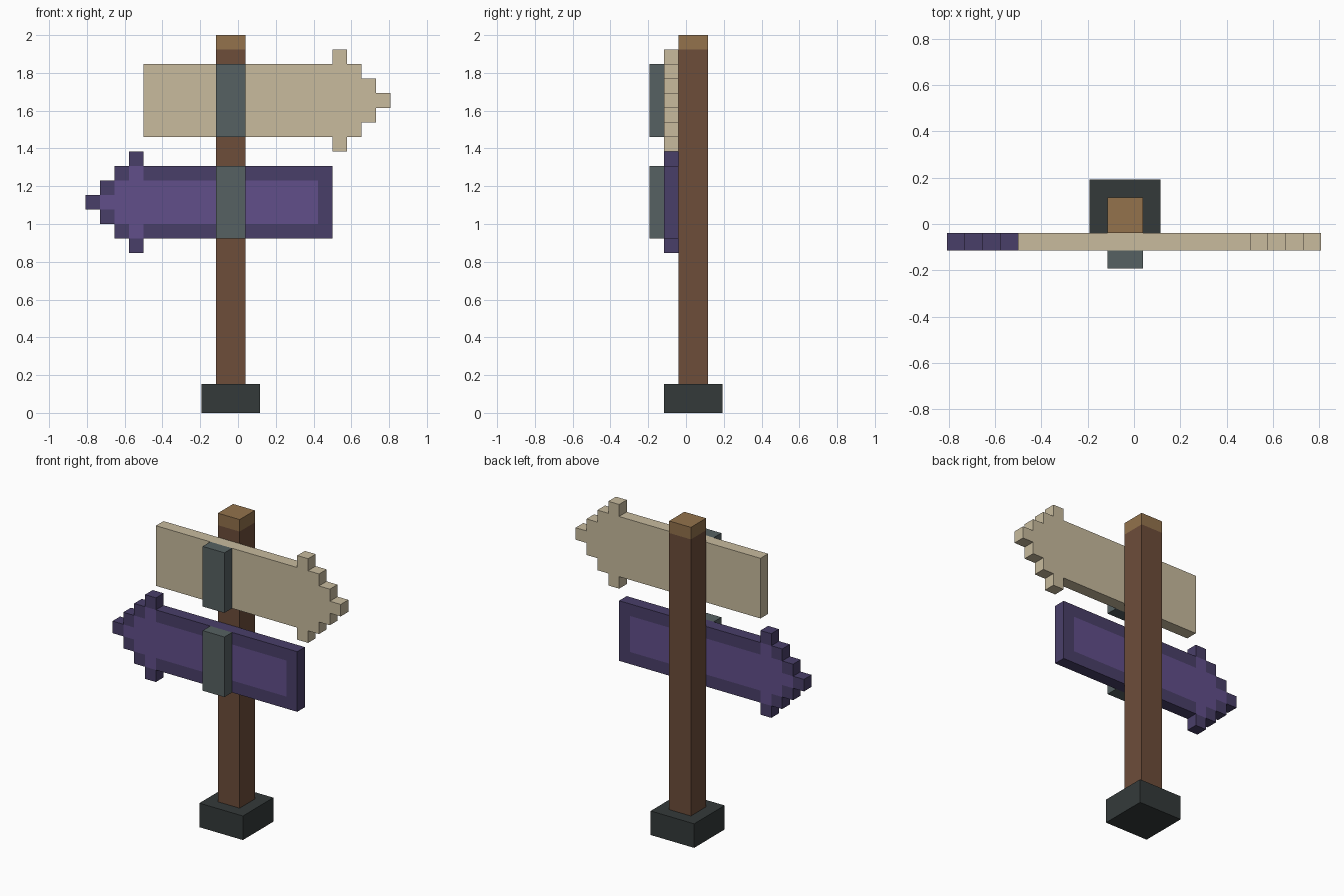
import bpy
import bmesh

if "Cube" in bpy.data.objects:
    bpy.data.objects.remove(bpy.data.objects["Cube"])

U = 2 / 26  # one block unit


def material(name, r, g, b):
    m = bpy.data.materials.new(name)
    lin = [((c / 255 + 0.055) / 1.055) ** 2.4 for c in (r, g, b)]
    m.diffuse_color = (*lin, 1)
    m.use_nodes = True
    m.node_tree.nodes["Principled BSDF"].inputs["Base Color"].default_value = m.diffuse_color
    return m


CREAM = material("cream", 200, 187, 158)
PURPLE = material("purple", 97, 78, 138)
DARK_PURPLE = material("dark purple", 73, 63, 105)
WOOD = material("brown wood", 109, 77, 58)
CUT_WOOD = material("light wood", 147, 114, 76)
STEEL = material("grey metal", 86, 97, 98)
STONE = material("dark stone", 52, 58, 58)


def finish(bm, name, mats):
    bmesh.ops.recalc_face_normals(bm, faces=bm.faces)
    mesh = bpy.data.meshes.new(name)
    bm.to_mesh(mesh)
    bm.free()
    for m in mats:
        mesh.materials.append(m)
    obj = bpy.data.objects.new(name, mesh)
    bpy.context.collection.objects.link(obj)
    return obj


def box(name, x, y, z, mat):
    """Box from (min, max) ranges in block units."""
    bm = bmesh.new()
    bmesh.ops.create_cube(bm, size=1)
    for v in bm.verts:
        v.co = [U * (r[0] + (c + 0.5) * (r[1] - r[0])) for c, r in zip(v.co, (x, y, z))]
    return finish(bm, name, [mat])


def arrow_board(name, direction, z_mid, face_mat, rim_mat):
    """Stepped arrow; cells away from the outline get the face colour."""
    # Half heights in whole cells: plank, barb, then stepped point
    half = [2] * 13 + [3, 2, 1, 0]
    cells = {(i, k) for i, h in enumerate(half) for k in range(-h, h + 1)}
    steps = ((1, 0), (-1, 0), (0, 1), (0, -1))
    bm = bmesh.new()

    def quad(points, mat):
        verts = [bm.verts.new((direction * (i - 6.5) * U, y * U, (z_mid + k) * U))
                 for i, y, k in points]
        bm.faces.new(verts).material_index = mat

    for i, k in cells:
        inner = all((i + a, k + b) in cells for a, b in steps)
        lo, hi = k - 0.5, k + 0.5
        for y in (-1.5, -0.5):
            quad([(i, y, lo), (i + 1, y, lo), (i + 1, y, hi), (i, y, hi)], 0 if inner else 1)
        for a, b in steps:
            if (i + a, k + b) in cells:
                continue
            if a:
                e = i + (a > 0)
                ends = ((e, lo), (e, hi))
            else:
                e = k + b / 2
                ends = ((i, e), (i + 1, e))
            (i0, k0), (i1, k1) = ends
            quad([(i0, -1.5, k0), (i1, -1.5, k1), (i1, -0.5, k1), (i0, -0.5, k0)], 1)
    bmesh.ops.remove_doubles(bm, verts=bm.verts, dist=0.001)
    bmesh.ops.recalc_face_normals(bm, faces=bm.faces)
    bmesh.ops.dissolve_limit(bm, angle_limit=0.01, verts=bm.verts, edges=bm.edges,
                             delimit={'MATERIAL'})
    return finish(bm, name, [face_mat, rim_mat])


# Post with a lighter cap, standing on a square foot
box("foot", (-2.5, 1.5), (-1.5, 2.5), (0, 2), STONE)
box("post", (-1.5, 0.5), (-0.5, 1.5), (2, 25), WOOD)
box("post_cap", (-1.5, 0.5), (-0.5, 1.5), (25, 26), CUT_WOOD)

# Two arrow boards pointing opposite ways, each with a front bracket
for level, direction, z_mid, face, rim in (("upper", 1, 21.5, CREAM, CREAM),
                                           ("lower", -1, 14.5, PURPLE, DARK_PURPLE)):
    arrow_board(level + "_arrow_board", direction, z_mid, face, rim)
    box(level + "_bracket", (-1.5, 0.5), (-2.5, -1.5), (z_mid - 2.5, z_mid + 2.5), STEEL)
